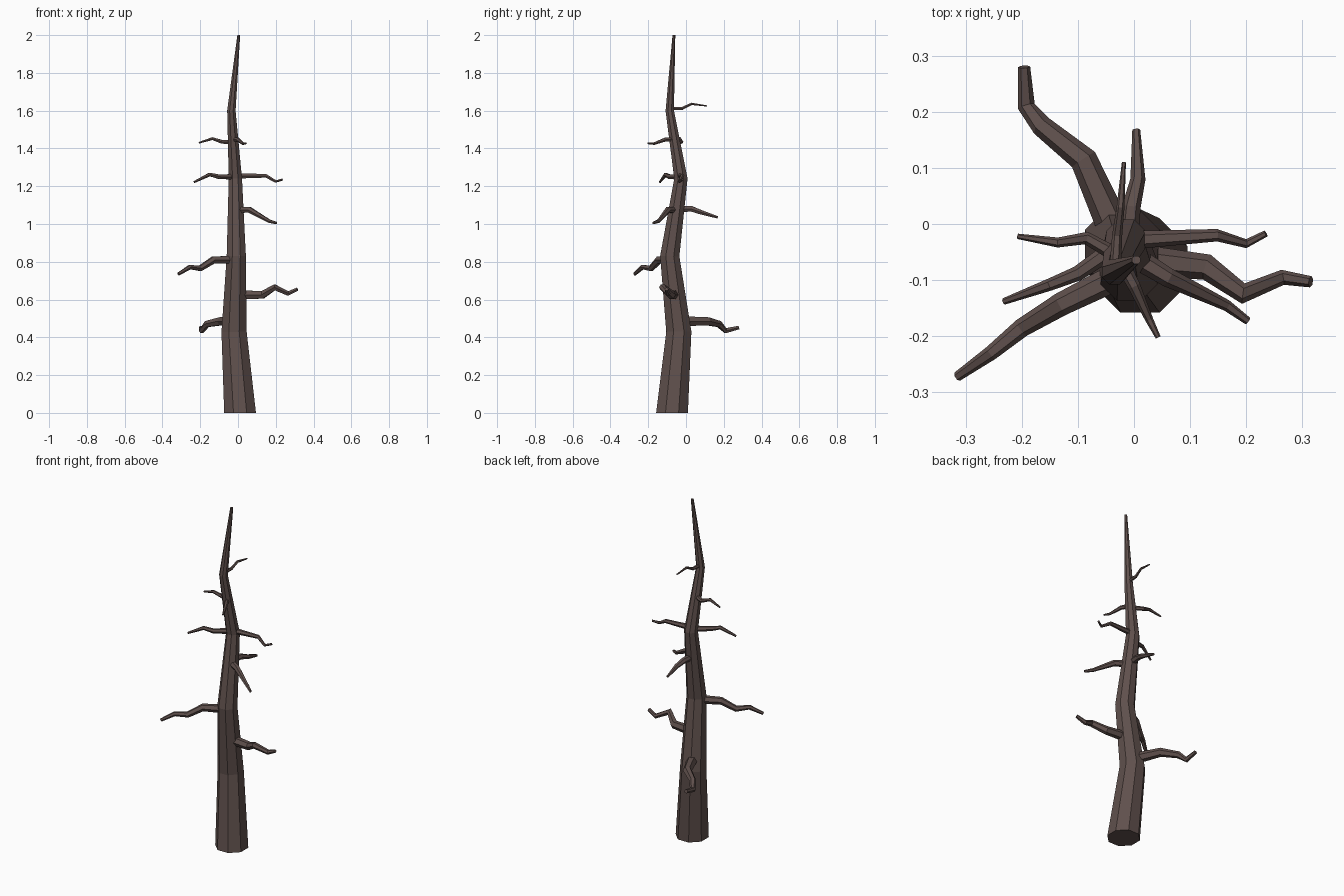
import bpy, bmesh, math
from mathutils import Vector

if "Cube" in bpy.data.objects:
    bpy.data.objects.remove(bpy.data.objects["Cube"])

bark = bpy.data.materials.new("bark")
bark.diffuse_color = (0.115, 0.08, 0.073, 1)
bark.use_nodes = True
bark.node_tree.nodes["Principled BSDF"].inputs["Base Color"].default_value = bark.diffuse_color


def limb(name, pts, radii, sides, ref, flat_ends=False):
    """Tapered faceted tube through the given points."""
    bm = bmesh.new()
    rings = []
    last = len(pts) - 1
    for i, p in enumerate(pts):
        t = (pts[min(i + 1, last)] - pts[max(i - 1, 0)]).normalized()
        if flat_ends and i in (0, last):
            t = Vector((0, 0, 1))
        u = (ref - t * ref.dot(t)).normalized()
        v = t.cross(u)
        angles = [math.tau * (k + 0.5) / sides for k in range(sides)]
        rings.append([bm.verts.new(p + radii[i] * (u * math.cos(a) + v * math.sin(a)))
                      for a in angles])
    for a, b in zip(rings, rings[1:]):
        for k in range(sides):
            n = (k + 1) % sides
            bm.faces.new((a[k], a[n], b[n], b[k]))
    bm.faces.new(rings[0][::-1])
    bm.faces.new(rings[-1])
    bmesh.ops.recalc_face_normals(bm, faces=bm.faces)
    mesh = bpy.data.meshes.new(name)
    bm.to_mesh(mesh)
    bm.free()
    mesh.materials.append(bark)
    bpy.context.collection.objects.link(bpy.data.objects.new(name, mesh))


# Crooked trunk: x, y, z, radius
trunk = [Vector(p) for p in (
    (0.011, -0.074, 0, 0.091), (-0.021, -0.038, 0.43, 0.072), (-0.009, -0.086, 0.83, 0.055),
    (-0.014, -0.027, 1.24, 0.038), (-0.035, -0.086, 1.6, 0.024), (0.004, -0.064, 2, 0.008))]
limb("trunk", [p.xyz for p in trunk], [p.w for p in trunk], 8, Vector((1, 0, 0)), True)


def trunk_at(z):
    """Trunk centre and radius at a height."""
    for a, b in zip(trunk, trunk[1:]):
        if a.z <= z <= b.z:
            return a.lerp(b, (z - a.z) / (b.z - a.z))


# Branches, lowest first: bends and tip; each grows from the trunk axis
branches = [
    [(-0.09, 0.115, 0.485), (-0.165, 0.175, 0.47), (-0.192, 0.21, 0.435), (-0.196, 0.28, 0.452)],
    [(0.13, -0.077, 0.625), (0.195, -0.124, 0.665), (0.265, -0.095, 0.632), (0.315, -0.103, 0.655)],
    [(-0.13, -0.143, 0.81), (-0.2, -0.185, 0.765), (-0.255, -0.23, 0.772), (-0.315, -0.272, 0.735)],
    [(0.06, -0.095, 1.075), (0.165, -0.145, 1.015), (0.203, -0.173, 1.005)],
    [(-0.005, 0.03, 1.08), (0.007, 0.08, 1.062), (0.004, 0.168, 1.035)],
    [(0.148, -0.02, 1.255), (0.2, -0.035, 1.225), (0.235, -0.017, 1.235)],
    [(-0.1, -0.088, 1.25), (-0.15, -0.108, 1.262), (-0.232, -0.138, 1.222)],
    [(-0.085, -0.025, 1.435), (-0.136, -0.033, 1.452), (-0.207, -0.022, 1.43)],
    [(0.0, -0.11, 1.447), (0.027, -0.17, 1.425), (0.043, -0.202, 1.427)],
    [(-0.03, -0.02, 1.612), (-0.024, 0.03, 1.636), (-0.018, 0.11, 1.625)],
]
for i, bends in enumerate(branches):
    root = trunk_at(bends[0][2])
    pts = [root.xyz] + [Vector(p) for p in bends]
    run = [0]
    for a, b in zip(pts, pts[1:]):
        run.append(run[-1] + (b - a).length)
    radii = [0.45 * root.w * (1 - 0.65 * (s / run[-1]) ** 1.3) for s in run]
    limb(f"branch_{i + 1}", pts, radii, 6, Vector((0, 0, 1)))
